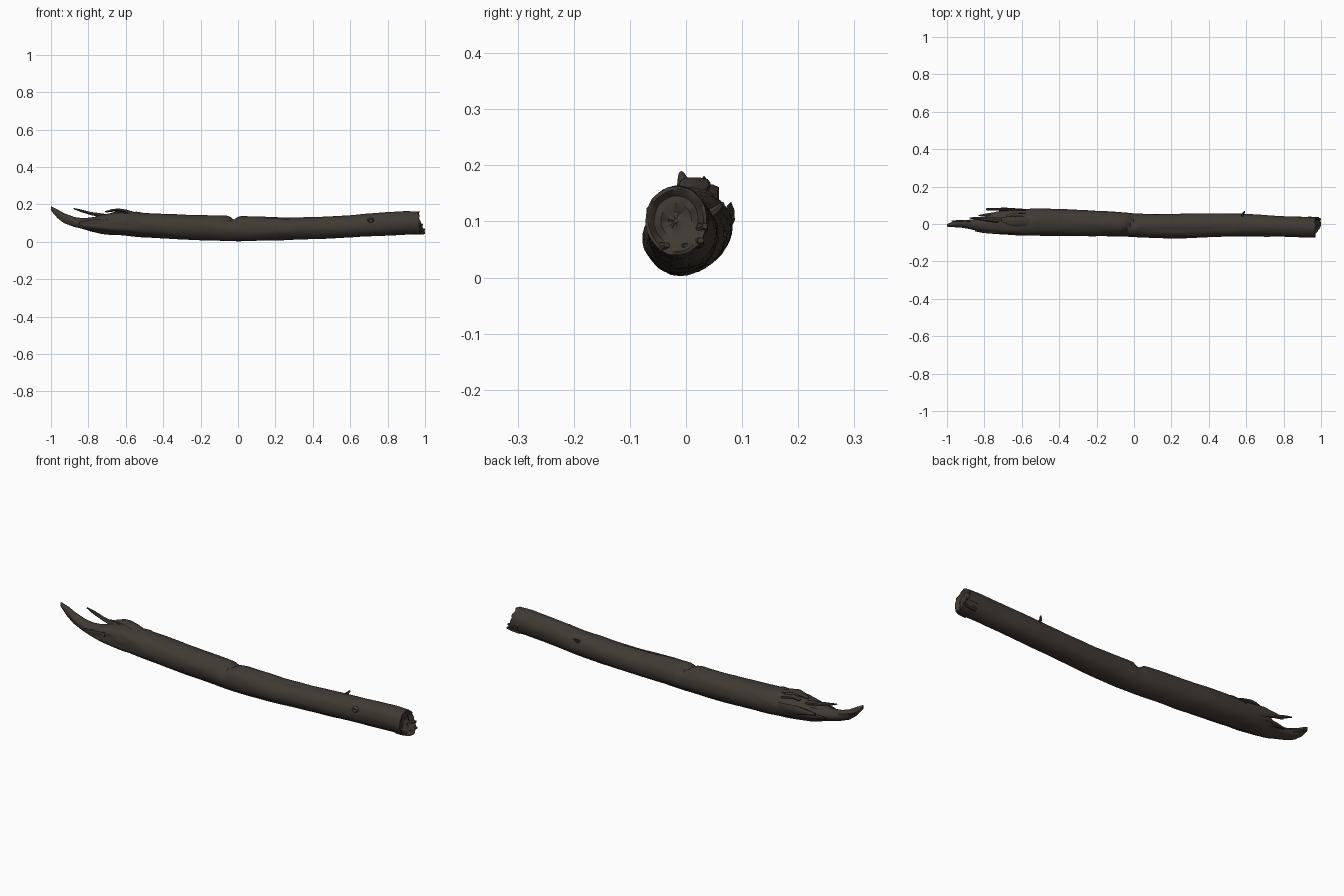
import bpy, bmesh, math, random
from mathutils import Vector, noise

if "Cube" in bpy.data.objects:
    bpy.data.objects.remove(bpy.data.objects["Cube"])

random.seed(4)
wood = bpy.data.materials.new("dark brown bark")
wood.diffuse_color = (0.052, 0.042, 0.033, 1)
wood.use_nodes = True
wood.node_tree.nodes["Principled BSDF"].inputs["Base Color"].default_value = wood.diffuse_color


def finish(bm, name, angle=40):
    bmesh.ops.recalc_face_normals(bm, faces=bm.faces)
    me = bpy.data.meshes.new(name)
    bm.to_mesh(me)
    bm.free()
    me.materials.append(wood)
    ob = bpy.data.objects.new(name, me)
    bpy.context.collection.objects.link(ob)
    bpy.ops.object.select_all(action='DESELECT')
    ob.select_set(True)
    bpy.context.view_layer.objects.active = ob
    bpy.ops.object.shade_smooth_by_angle(angle=math.radians(angle))
    return ob


def loft(bm, rings):
    # Skin a list of equal-length point rings and close both ends
    vs = [[bm.verts.new(p) for p in r] for r in rings]
    n = len(vs[0])
    for a, b in zip(vs, vs[1:]):
        for i in range(n):
            j = (i + 1) % n
            bm.faces.new((a[i], a[j], b[j], b[i]))
    bm.faces.new(vs[0])
    bm.faces.new(vs[-1])


# Outline of the log: x, bottom z, top z, front y, back y
PROFILE = [
    (-1.00, .168, .190, -.014, -.002), (-.97, .130, .176, -.016, .012),
    (-.93, .098, .152, -.018, .018), (-.88, .080, .133, -.026, .022),
    (-.83, .068, .125, -.038, .030), (-.79, .058, .130, -.046, .040),
    (-.74, .047, .142, -.054, .066), (-.66, .038, .158, -.058, .080),
    (-.50, .024, .155, -.064, .084), (-.30, .013, .146, -.066, .076),
    (-.12, .006, .141, -.064, .067), (0.00, .003, .138, -.070, .056),
    (.10, .006, .136, -.076, .053), (.25, .009, .129, -.077, .055),
    (.45, .017, .135, -.069, .058), (.60, .024, .142, -.066, .055),
    (.80, .034, .159, -.068, .041), (.90, .039, .164, -.071, .038),
    (.97, .040, .163, -.072, .037)]


def outline(x):
    for a, b in zip(PROFILE, PROFILE[1:]):
        if x <= b[0] + 1e-6:
            t = (x - a[0]) / (b[0] - a[0])
            return [a[k] + (b[k] - a[k]) * t for k in range(1, 5)]


def bump(v, centre, width):
    return math.exp(-((v - centre) / width) ** 2)


SIDES = 40


def log_ring(x, scale=1.0, end=0.0):
    z0, z1, y0, y1 = outline(x)
    cy, cz, ry, rz = (y0 + y1) / 2, (z0 + z1) / 2, (y1 - y0) / 2, (z1 - z0) / 2
    rough = .035 + .09 * max(0, min(1, (-.5 - x) / .2))
    ring = []
    for i in range(SIDES):
        a = math.tau * i / SIDES
        c, s = math.cos(a), math.sin(a)
        r = 1 + rough * noise.noise((x * 5, c * 1.8, s * 1.8))
        r += rough * .5 * noise.noise((x * 14 + 9, c * 4, s * 4))
        # Notch across the top in the middle, slanting down the front
        r -= .32 * bump(x, -.02 + .03 * c, .018) * max(0, s + .15)
        # Raised bark with a torn edge beside the break
        edge = .45 + .35 * noise.noise((x * 11, 3, 7))
        if -.74 < x < -.52 and s > edge and c < .5:
            r += .07
        # Hollow where the wood tore away on the upper back
        r -= .28 * bump(x, -.74, .07) * bump(a, .95, .35)
        # Long shallow furrow on the right half
        r -= .05 * bump(a, 1.9, .12) * bump(x, .25, .22)
        r *= scale
        dx = 0
        if end:
            dx = end * (.030 * max(0, (.45 * c - .9 * s)) ** 2
                        + .008 * noise.noise((c * 3, s * 3, scale * 5)))
        ring.append((min(1, x + dx), cy + c * ry * r, max(0, cz + s * rz * r)))
    return ring


# Main log, including the curved spike at the broken left end
bm = bmesh.new()
xs = [-1 + .0175 * i for i in range(112)] + [.962]
rings = [log_ring(x) for x in xs if x < .96]
rings.append(log_ring(.968, 1, 1))
# Rough, slightly hollow face on the right end
for scale, depth in ((.9, 0), (.72, .012), (.5, .008), (.25, .014), (.06, .012)):
    rings.append([(p[0] - depth, p[1], p[2]) for p in log_ring(.968, scale, 1.0 if scale > .7 else .5)])
loft(bm, rings)
finish(bm, "log")


def sliver(name, path, sizes, up=(0, 0, 1), sides=7):
    # Tapering splinter: path points with (half width, half thickness)
    bm = bmesh.new()
    pts = [Vector(p) for p in path]
    rings = []
    for i, p in enumerate(pts):
        d = (pts[min(i + 1, len(pts) - 1)] - pts[max(i - 1, 0)]).normalized()
        side = d.cross(Vector(up)).normalized()
        top = side.cross(d)
        w, t = sizes[i]
        rings.append([p + side * w * math.cos(k * math.tau / sides) * random.uniform(.8, 1.15)
                      + top * t * math.sin(k * math.tau / sides) * random.uniform(.8, 1.15)
                      for k in range(sides)])
    loft(bm, rings)
    finish(bm, name, 30)


# Splinters around the break
sliver("back_shell", [(-.79, .078, .118), (-.75, .079, .117), (-.68, .078, .112), (-.58, .074, .105)],
       [(.006, .008), (.008, .014), (.009, .022), (.008, .024)])
sliver("needle_splinter", [(-.88, .032, .178), (-.84, .030, .166), (-.79, .026, .152), (-.70, .02, .135)],
       [(.003, .003), (.008, .007), (.012, .010), (.018, .014)])
sliver("top_flake", [(-.71, .022, .160), (-.67, .022, .169), (-.64, .018, .172), (-.60, .015, .162), (-.54, .01, .145)],
       [(.012, .004), (.024, .008), (.026, .008), (.026, .010), (.02, .01)])
sliver("back_flake", [(-.68, .045, .150), (-.64, .045, .157), (-.58, .045, .142)],
       [(.008, .005), (.014, .010), (.014, .010)])
sliver("spike_prong", [(-.975, .016, .152), (-.94, .015, .138), (-.88, .010, .115)],
       [(.003, .003), (.007, .008), (.012, .014)])
sliver("back_splinter", [(-.83, .045, .095), (-.78, .048, .093), (-.70, .052, .09)],
       [(.003, .004), (.010, .012), (.018, .02)])
sliver("front_splinter", [(-.85, -.036, .100), (-.80, -.042, .105), (-.72, -.044, .108)],
       [(.003, .005), (.008, .012), (.012, .016)])

# Twig stub on the back and torn fibres on the right end
sliver("twig_stub", [(.58, .040, .112), (.582, .055, .122), (.592, .066, .132)],
       [(.010, .010), (.007, .007), (.004, .004)], up=(1, 0, 0))
for i, (y, z, tip) in enumerate([(.02, .062, .999), (-.005, .052, .992), (.028, .088, .988), (-.04, .054, .982)]):
    sliver("end_fibre_%d" % (i + 1), [(.93, y, z), (.97, y, z), (tip, y + .006, z + .004)],
           [(.013, .010), (.012, .010), (.006, .005)])

# Knot on the front: a low ring of bark
bm = bmesh.new()
rings = []
for radius, y in ((.020, -.055), (.017, -.066), (.012, -.070), (.008, -.066), (.003, -.063)):
    rings.append([(.71 + radius * math.cos(k * math.tau / 12), y,
                   .115 + .75 * radius * math.sin(k * math.tau / 12)) for k in range(12)])
loft(bm, rings)
finish(bm, "front_knot")
